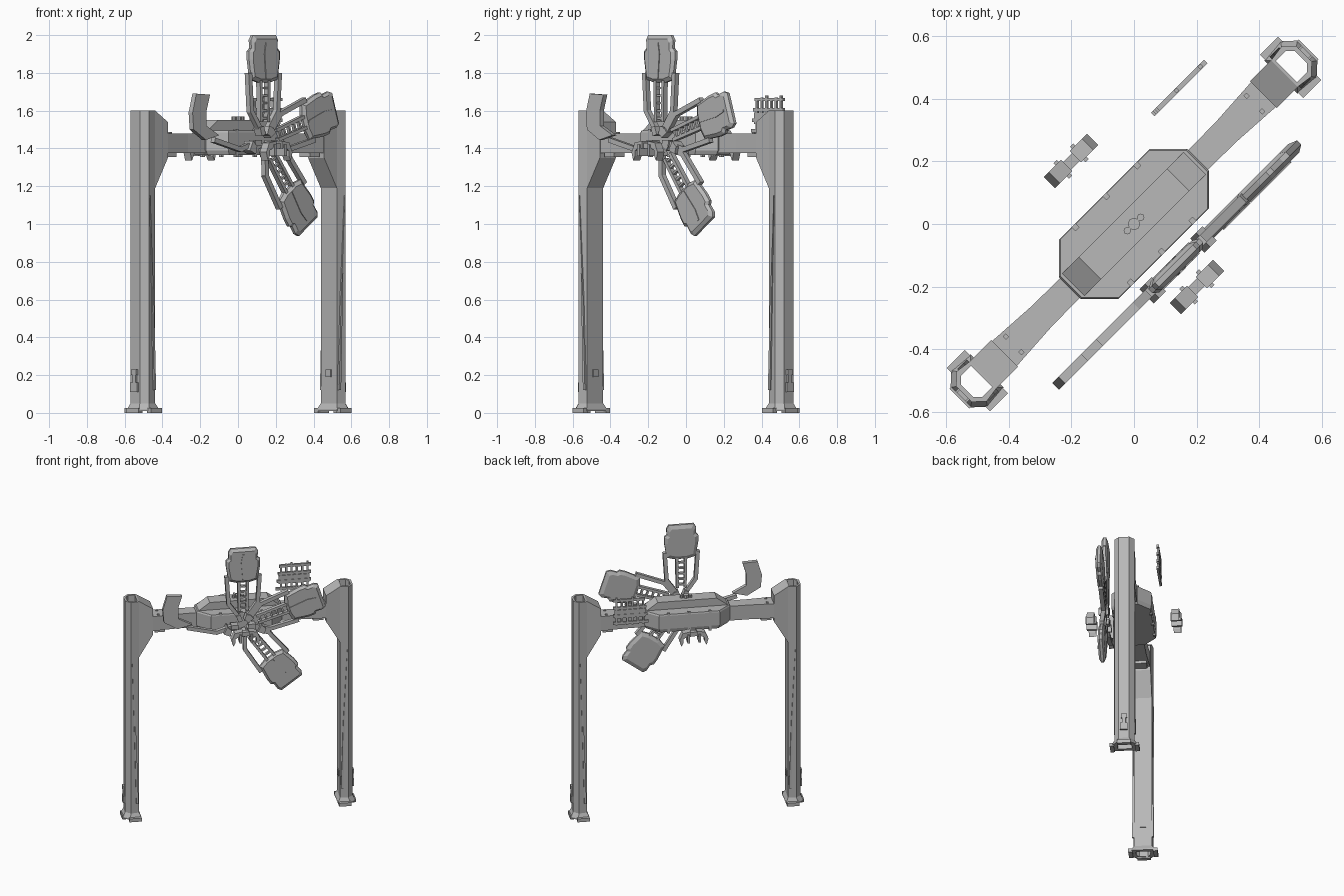
import bpy, bmesh, math
from mathutils import Vector

cube = bpy.data.objects.get("Cube")
if cube:
    bpy.data.objects.remove(cube, do_unlink=True)

grey = bpy.data.materials.new("plain grey")
grey.use_nodes = True
GREY = (0.48, 0.48, 0.48, 1)
grey.diffuse_color = GREY
grey.node_tree.nodes["Principled BSDF"].inputs["Base Color"].default_value = GREY

ZC = 1.44     # height of the flower centre
VF = -0.19    # depth of the flower plane


def loft(bm, rings, wrap=False):
    """Skin between equal rings; cap the ends unless the rings wrap round."""
    vs = [[bm.verts.new(p) for p in ring] for ring in rings]
    n = len(vs[0])
    pairs = list(zip(vs, vs[1:]))
    if wrap:
        pairs.append((vs[-1], vs[0]))
    else:
        bm.faces.new(vs[0])
        bm.faces.new(vs[-1])
    for a, b in pairs:
        for i in range(n):
            j = (i + 1) % n
            bm.faces.new((a[i], a[j], b[j], b[i]))


def box(bm, u, v, z):
    loft(bm, [[(u[0], v[0], h), (u[1], v[0], h), (u[1], v[1], h), (u[0], v[1], h)] for h in z])


def side_prism(bm, profile, v0, v1):
    """Extrude a (u, z) outline across the span."""
    loft(bm, [[(u, v, z) for u, z in profile] for v in (v0, v1)])


def finish(bm, name):
    """The whole structure runs along the diagonal, so each part is turned 45 degrees."""
    bmesh.ops.recalc_face_normals(bm, faces=bm.faces)
    mesh = bpy.data.meshes.new(name)
    bm.to_mesh(mesh)
    bm.free()
    mesh.materials.append(grey)
    ob = bpy.data.objects.new(name, mesh)
    ob.rotation_euler.z = math.radians(45)
    bpy.context.collection.objects.link(ob)
    return ob


def symmetric(half):
    """Mirror half an outline in its second coordinate."""
    return half + [(a, -b) for a, b in reversed(half)]


# Legs: hollow faceted tubes with a knee, flared foot and small fittings
outer = symmetric([(0.68, 0.06), (0.735, 0.068), (0.77, 0.035)])
inner = symmetric([(0.69, 0.048), (0.735, 0.048), (0.755, 0.028)])
flare = symmetric([(0.665, 0.075), (0.745, 0.082), (0.785, 0.045)])


def at(outline, s, z):
    return [(s * u, s * v, z) for u, v in outline]


for side, s in (("left", 1), ("right", -1)):
    bm = bmesh.new()
    loft(bm, [at(inner, s, 0.01), at(flare, s, 0.01), at(flare, s, 0.02),
              at(outer, s, 0.05), at(outer, s, 1.6), at(inner, s, 1.6)], wrap=True)
    finish(bm, side + "_leg")

    bm = bmesh.new()
    knee = [(0.585, 1.54), (0.68, 1.6), (0.68, 1.19), (0.585, 1.35)]
    side_prism(bm, [(s * u, z) for u, z in knee], -0.06, 0.06)
    finish(bm, side + "_knee")

    bm = bmesh.new()
    for v in (-1, 1):
        box(bm, (s * 0.668, s * 0.75), (v * 0.07, v * 0.098), (0, 0.025))
    box(bm, (s * 0.76, s * 0.79), (-0.045, 0.045), (0, 0.025))
    finish(bm, side + "_foot_tabs")

    bm = bmesh.new()
    box(bm, (s * 0.674, s * 0.682), (-0.02, 0.02), (0.19, 0.23))
    box(bm, (s * 0.768, s * 0.782), (-0.025, 0.025), (0.11, 0.16))
    box(bm, (s * 0.768, s * 0.779), (-0.012, 0.012), (0.16, 0.2))
    box(bm, (s * 0.768, s * 0.782), (-0.02, 0.02), (0.2, 0.23))
    finish(bm, side + "_leg_fittings")

    bm = bmesh.new()
    strip = [(0.685, 0.12), (0.7, 0.12), (0.712, 0.6), (0.728, 1.15), (0.7, 0.6)]
    for v in (-1, 1):
        side_prism(bm, [(s * u, z) for u, z in strip], v * 0.06, v * 0.072)
    finish(bm, side + "_leg_strips")

    # Tapered beam from the body to the knee, with bolts
    bm = bmesh.new()
    loft(bm, [[(s * u, -w, 1.375), (s * u, w, 1.375), (s * u, w, 1.48), (s * u, -w, 1.48)]
              for u, w in ((0.27, 0.044), (0.42, 0.046), (0.6, 0.057))])
    for v in (-0.035, 0.035):
        box(bm, (s * 0.538, s * 0.552), (v - 0.007, v + 0.007), (1.47, 1.486))
    box(bm, (s * 0.5, s * 0.57), (-0.04, 0.04), (1.355, 1.38))
    finish(bm, side + "_beam")

# Body: long octagon with a raised ridge whose ends slope down
quarter = [(0.205, 0.134), (0.29, 0.05)]
octagon = symmetric(quarter) + [(-u, -v) for u, v in symmetric(quarter)]
bm = bmesh.new()
loft(bm, [[(u * k, v * k, z) for u, v in octagon]
          for k, z in ((0.95, 1.365), (1, 1.39), (1, 1.485), (0.98, 1.495))])
finish(bm, "body")

bm = bmesh.new()
side_prism(bm, [(-0.288, 1.485), (-0.2, 1.55), (0.2, 1.55), (0.288, 1.485)], -0.05, 0.05)
finish(bm, "body_ridge")

bm = bmesh.new()
for u in (-0.03, 0, 0.03):
    r = 0.02 if u == 0 else 0.012
    loft(bm, [[(u + r * math.cos(i * math.pi / 4), r * math.sin(i * math.pi / 4), z)
               for i in range(8)] for z in (1.54, 1.57)])
finish(bm, "top_knob")

bm = bmesh.new()
for u in (-0.14, 0, 0.14):
    for v in (-0.125, 0.125):
        box(bm, (u - 0.009, u + 0.009), (v - 0.009, v + 0.009), (1.355, 1.502))
finish(bm, "body_bolts")


# Flower: petals set 72 degrees apart in a flat upright plane
def petal_point(angle, w, r, v):
    c, s = math.cos(angle), math.sin(angle)
    return (r * c + w * s, v, ZC + r * s - w * c)


def bar(bm, angle, a, b, width=0.022, depth=0.03):
    """Straight strut between two (w, r) points of a petal."""
    a, b = Vector(a), Vector(b)
    d = (b - a).normalized() * width / 2
    n = Vector((-d.y, d.x))
    corners = [a + n, b + n, b - n, a - n]
    loft(bm, [[petal_point(angle, p.x, p.y, VF + t) for p in corners]
              for t in (-depth / 2, depth / 2)])


def plate(bm, angle, outline, layers, centre=0.43):
    loft(bm, [[petal_point(angle, w * k, centre + (r - centre) * k, VF + t)
               for w, r in outline] for t, k in layers])


def mirrored(half):
    return half + [(-w, r) for w, r in reversed(half)]


paddle = mirrored([(0.085, 0.56), (0.1, 0.535), (0.098, 0.49), (0.115, 0.475),
                   (0.115, 0.43), (0.098, 0.325), (0.045, 0.31)])
drop = mirrored([(0.006, 0.52), (0.016, 0.46), (0.005, 0.33)])


def prong(bm, angle, s):
    bar(bm, angle, (s * 0.112, 0.36), (s * 0.098, 0.15), 0.026)
    bar(bm, angle, (s * 0.1, 0.16), (s * 0.03, 0.06), 0.026)
    bar(bm, angle, (s * 0.035, 0.075), (s * 0.02, 0.03), 0.03, 0.05)


for name, degrees in (("upper", 90), ("left", 18), ("lower_left", -54)):
    angle = math.radians(degrees)
    bm = bmesh.new()
    plate(bm, angle, paddle, ((-0.022, 0.85), (-0.008, 1), (0.01, 1), (0.022, 0.8)))
    plate(bm, angle, drop, ((-0.027, 1), (-0.02, 1)))
    finish(bm, name + "_petal")
    bm = bmesh.new()
    for s in (-1, 1):
        prong(bm, angle, s)
        bar(bm, angle, (s * 0.026, 0.1), (s * 0.03, 0.32), 0.018)
    for i in range(5):
        bar(bm, angle, (-0.03, 0.12 + i * 0.04), (0.03, 0.12 + i * 0.04), 0.012, 0.02)
    finish(bm, name + "_petal_struts")

# Broken petal: only the outer rim and one strut remain
bm = bmesh.new()
rim = [(-0.516, 1.69), (-0.414, 1.685), (-0.44, 1.6), (-0.44, 1.52), (-0.346, 1.47),
       (-0.445, 1.445), (-0.537, 1.5), (-0.545, 1.59)]
side_prism(bm, rim, VF - 0.015, VF + 0.015)
prong(bm, math.radians(162), -1)
finish(bm, "broken_petal")

# Joints where the struts meet
bm = bmesh.new()
for u in (-0.11, 0.12):
    side_prism(bm, [(u - 0.025, 1.39), (u + 0.02, 1.37), (u + 0.03, 1.41), (u, 1.44)],
               VF - 0.035, VF + 0.03)
finish(bm, "strut_joints")

# Hooked brackets standing off the front and back of the body
hook = [(0.02, 1.44), (0.075, 1.43), (0.098, 1.38), (0.085, 1.335), (0.072, 1.36),
        (0.07, 1.39), (0.045, 1.405), (0.02, 1.4)]
for name, s in (("front", -1), ("back", 1)):
    bm = bmesh.new()
    for m in (-1, 1):
        side_prism(bm, [(m * u, z) for u, z in hook], s * 0.26, s * 0.31)
        box(bm, (m * 0.03, m * 0.045), (s * 0.25, s * 0.32), (1.36, 1.42))
    box(bm, (-0.025, 0.025), (s * 0.265, s * 0.3), (1.4, 1.43))
    finish(bm, name + "_hook_bracket")

# Thin slatted grille behind the left beam
bm = bmesh.new()
box(bm, (0.31, 0.52), (0.2, 0.21), (1.53, 1.59))
for i in range(4):
    z = 1.485 + i * 0.055
    box(bm, (0.29 + i * 0.008, 0.53), (0.197, 0.213), (z, z + 0.018))
for i in range(6):
    u = 0.32 + i * 0.036
    box(bm, (u, u + 0.013), (0.2, 0.212), (1.48, 1.66 + 0.01 * (i % 3)))
finish(bm, "grille")
